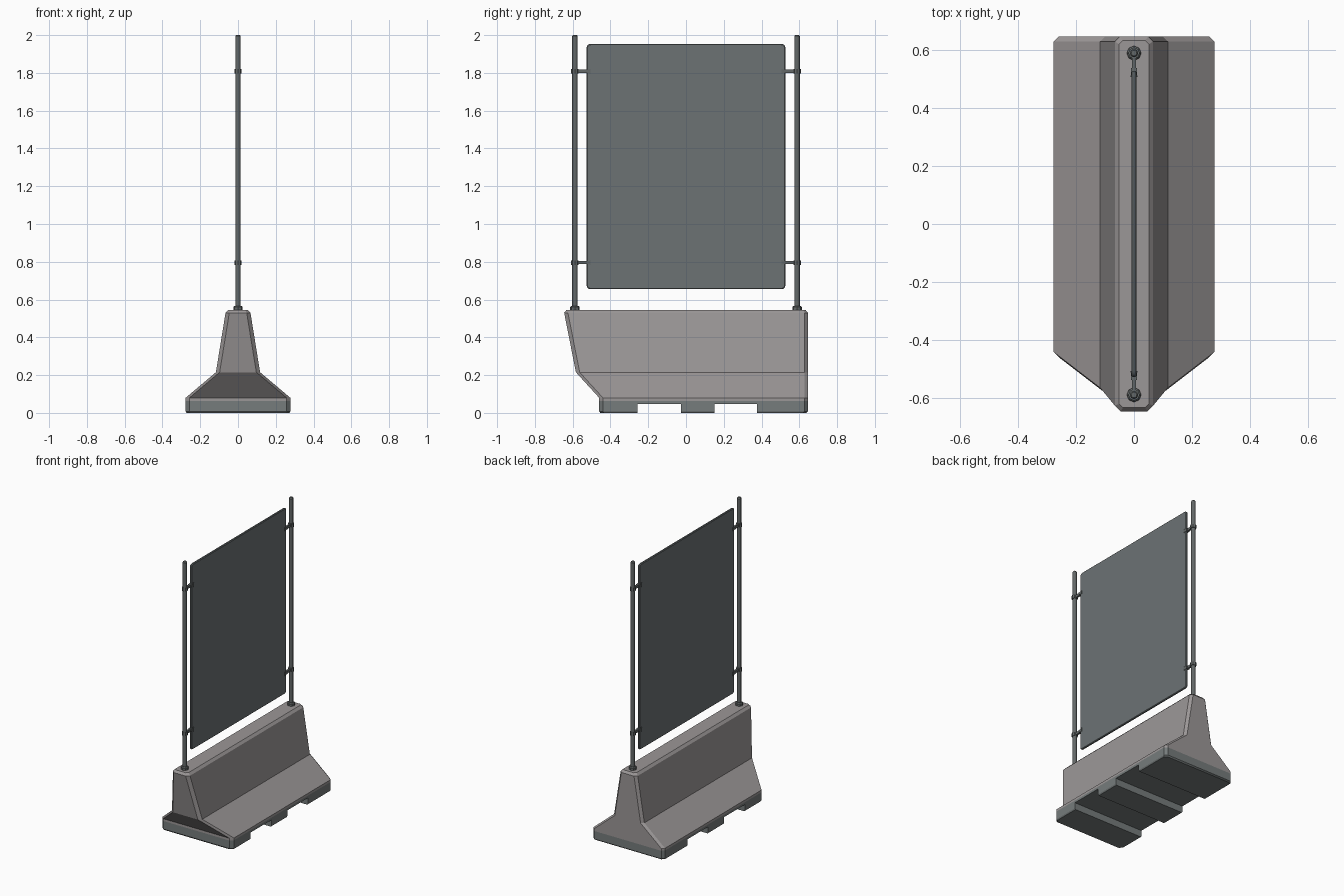
import bpy, bmesh, math
from mathutils import Matrix, Vector

if "Cube" in bpy.data.objects:
    bpy.data.objects.remove(bpy.data.objects["Cube"])


def mat(name, rgb):
    m = bpy.data.materials.new(name)
    m.diffuse_color = (*rgb, 1)
    m.use_nodes = True
    m.node_tree.nodes["Principled BSDF"].inputs["Base Color"].default_value = m.diffuse_color
    return m


CONCRETE = mat("warm concrete grey", (0.33, 0.31, 0.31))
DIRT = mat("dark base grey", (0.18, 0.20, 0.20))
PANEL = mat("slate panel", (0.15, 0.17, 0.175))
STEEL = mat("steel grey", (0.125, 0.138, 0.138))


def finish(name, bm, mats, angle, dirt_height=None):
    bmesh.ops.remove_doubles(bm, verts=bm.verts, dist=1e-5)
    bmesh.ops.recalc_face_normals(bm, faces=bm.faces)
    if dirt_height is not None:
        for f in bm.faces:
            f.material_index = int(f.calc_center_median().z < dirt_height)
    me = bpy.data.meshes.new(name)
    bm.to_mesh(me)
    bm.free()
    for m in mats:
        me.materials.append(m)
    ob = bpy.data.objects.new(name, me)
    bpy.context.collection.objects.link(ob)
    bpy.ops.object.select_all(action='DESELECT')
    ob.select_set(True)
    bpy.context.view_layer.objects.active = ob
    bpy.ops.object.shade_smooth_by_angle(angle=math.radians(angle))
    return ob


def section(hw, y0, y1, c0, c1):
    """Plan outline: rectangle with chamfered corners at each end."""
    half = [(hw - c0, y0), (hw, y0 + c0), (hw, y1 - c1), (hw - c1, y1)]
    return half + [(-x, y) for x, y in reversed(half)]


def loft(levels):
    """levels: (z, outline) from bottom to top, capped."""
    bm = bmesh.new()
    rings = [[bm.verts.new((x, y, z)) for x, y in pts] for z, pts in levels]
    n = len(rings[0])
    for a, b in zip(rings, rings[1:]):
        for i in range(n):
            j = (i + 1) % n
            bm.faces.new((a[i], a[j], b[j], b[i]))
    bm.faces.new(rings[0][::-1])
    bm.faces.new(rings[-1])
    return bm


# Concrete barrier: height, half width, front end position
profile = [(0.048, 0.277, -0.46), (0.064, 0.277, -0.46), (0.08, 0.277, -0.46),
           (0.215, 0.117, -0.583), (0.53, 0.066, -0.645)]
levels = [(z, section(hw, yf, 0.645, 0.02, 0.017)) for z, hw, yf in profile]
levels.append((0.546, section(0.051, -0.632, 0.632, 0.013, 0.013)))
finish("barrier_body", loft(levels), [CONCRETE, DIRT], 30, 0.06)

# Feet running across the base
feet = [(-0.46, -0.256, 0.02, 0), (-0.026, 0.15, 0, 0), (0.377, 0.645, 0, 0.017)]
for i, (y0, y1, c0, c1) in enumerate(feet):
    bot = section(0.272, y0 + c0 * 0.3, y1 - c1 * 0.5, c0, c1)
    mid = section(0.277, y0, y1, c0, c1)
    top = section(0.277, y0, y1, c0, c1)
    finish(f"barrier_foot_{i + 1}", loft([(0, bot), (0.008, mid), (0.048, top)]), [DIRT], 30)


def cylinder(bm, r, z0, z1, y, sides=8, r2=None):
    bmesh.ops.create_cone(bm, cap_ends=True, segments=sides, radius1=r,
                          radius2=r if r2 is None else r2, depth=z1 - z0,
                          matrix=Matrix.Translation((0, y, (z0 + z1) / 2)))


def box(bm, sx, y0, y1, sz, z):
    m = Matrix.Translation((0, (y0 + y1) / 2, z)) @ Matrix.Diagonal((sx, abs(y1 - y0), sz, 1))
    bmesh.ops.create_cube(bm, size=1, matrix=m)


# Posts, collars and panel clamps at both ends
for side, label in ((-1, "front"), (1, "rear")):
    y = side * 0.588
    bm = bmesh.new()
    cylinder(bm, 0.0145, 0.54, 1.994, y)
    cylinder(bm, 0.0145, 1.994, 2.0, y, r2=0.010)
    finish(f"{label}_post", bm, [STEEL], 50)
    bm = bmesh.new()
    cylinder(bm, 0.025, 0.54, 0.56, y)
    cylinder(bm, 0.025, 0.56, 0.567, y, r2=0.019)
    finish(f"{label}_post_collar", bm, [STEEL], 30)
    for z, level in ((0.796, "lower"), (1.808, "upper")):
        bm = bmesh.new()
        cylinder(bm, 0.0195, z - 0.012, z + 0.012, y)
        box(bm, 0.013, side * 0.575, side * 0.53, 0.018, z)
        box(bm, 0.022, side * 0.536, side * 0.51, 0.018, z)
        box(bm, 0.024, side * 0.511, side * 0.505, 0.026, z)
        finish(f"{label}_{level}_clamp", bm, [STEEL], 30)

# Thin panel with rounded corners and softened rim
bm = bmesh.new()


def panel_ring(x, inset):
    r, pts = 0.018, []
    hy, z0, z1 = 0.526 - inset, 0.655 + inset, 1.953 - inset
    corners = [(hy - r, z1 - r, 0), (-hy + r, z1 - r, 90), (-hy + r, z0 + r, 180), (hy - r, z0 + r, 270)]
    for cy, cz, a0 in corners:
        for k in range(4):
            a = math.radians(a0 + k * 30)
            pts.append(bm.verts.new((x, cy + r * math.cos(a), cz + r * math.sin(a))))
    return pts


rings = [panel_ring(x, i) for x, i in ((-0.008, 0.004), (-0.004, 0), (0.004, 0), (0.008, 0.004))]
for a, b in zip(rings, rings[1:]):
    for i in range(len(a)):
        j = (i + 1) % len(a)
        bm.faces.new((a[i], a[j], b[j], b[i]))
bm.faces.new(rings[0][::-1])
bm.faces.new(rings[-1])
finish("panel", bm, [PANEL], 35)
